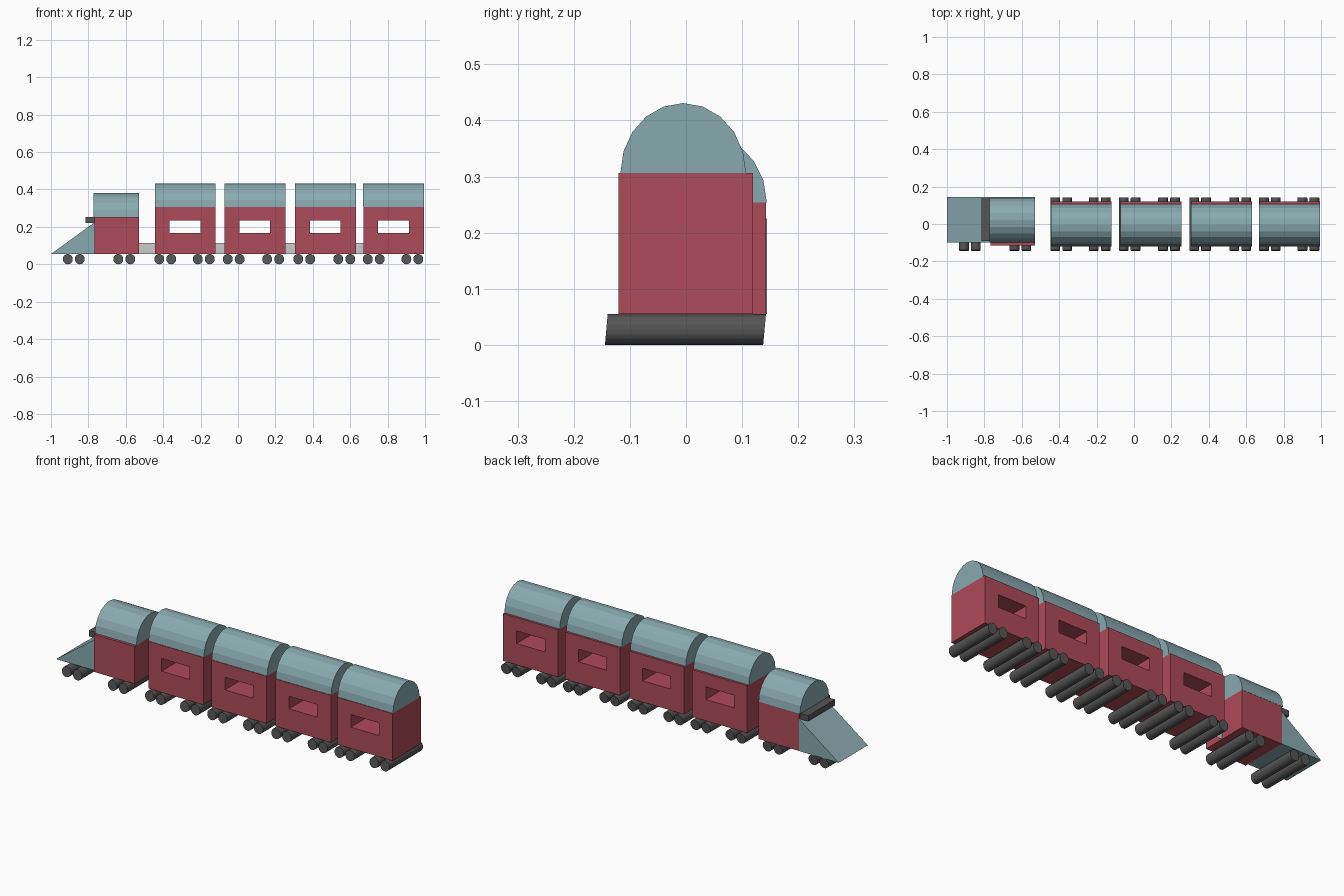
import bpy, bmesh, math

if "Cube" in bpy.data.objects:
    bpy.data.objects.remove(bpy.data.objects["Cube"])


def material(name, rgb):
    m = bpy.data.materials.new(name)
    m.diffuse_color = (*rgb, 1)
    m.use_nodes = True
    m.node_tree.nodes["Principled BSDF"].inputs["Base Color"].default_value = m.diffuse_color
    return m


RED = material("red_paint", (0.42, 0.07, 0.10))
TEAL = material("teal_paint", (0.25, 0.40, 0.43))
DARK = material("dark_iron", (0.09, 0.09, 0.09))


def finish(name, bm, mat=None):
    bmesh.ops.recalc_face_normals(bm, faces=bm.faces)
    mesh = bpy.data.meshes.new(name)
    bm.to_mesh(mesh)
    bm.free()
    ob = bpy.data.objects.new(name, mesh)
    bpy.context.collection.objects.link(ob)
    if mat:
        mesh.materials.append(mat)
    return ob


def rect(x0, x1, z0, z1):
    return [(x0, z0), (x1, z0), (x1, z1), (x0, z1)]


def extrude_y(name, profile, y0, y1, mat):
    """Prism from an (x, z) profile."""
    bm = bmesh.new()
    a = [bm.verts.new((x, y0, z)) for x, z in profile]
    b = [bm.verts.new((x, y1, z)) for x, z in profile]
    bm.faces.new(a)
    bm.faces.new(b)
    n = len(a)
    for i in range(n):
        j = (i + 1) % n
        bm.faces.new((a[i], a[j], b[j], b[i]))
    return finish(name, bm, mat)


def windowed_body(name, outer, inner, y0, y1, mat):
    """Box with a rectangular window tunnel running through it."""
    bm = bmesh.new()
    o0, o1, i0, i1 = [[bm.verts.new((x, y, z)) for x, z in p]
                      for p in (outer, inner) for y in (y0, y1)]
    for i in range(4):
        j = (i + 1) % 4
        for p, q in ((o0, o1), (o1, i1), (i1, i0), (i0, o0)):
            bm.faces.new((p[i], p[j], q[j], q[i]))
    return finish(name, bm, mat)


def roof(name, x0, x1, yc, ry, z0, rz):
    """Half of a 20-sided barrel lying along x."""
    bm = bmesh.new()
    arc = [(yc + ry * math.cos(math.pi * i / 10), z0 + rz * math.sin(math.pi * i / 10))
           for i in range(11)]
    a = [bm.verts.new((x0, y, z)) for y, z in arc]
    b = [bm.verts.new((x1, y, z)) for y, z in arc]
    bm.faces.new(a)
    bm.faces.new(b)
    for i in range(11):
        j = (i + 1) % 11
        bm.faces.new((a[i], a[j], b[j], b[i]))
    return finish(name, bm, TEAL)


def wheel_roller(name, x):
    """Long roller across the train with slightly slanted ends."""
    r, zc, n = 0.0265, 0.0275, 20
    ring = [(x + r * math.cos(2 * math.pi * i / n), zc + 0.0275 * math.sin(2 * math.pi * i / n))
            for i in range(n)]
    ob = extrude_y(name, ring, -0.142, 0.140, DARK)
    for v in ob.data.vertices:
        v.co.y += 0.09 * (v.co.z - zc)


# locomotive
extrude_y("engine_body", rect(-0.766, -0.528, 0.055, 0.254), -0.115, 0.143, RED)
extrude_y("engine_nose", [(-1.0, 0.055), (-0.766, 0.055), (-0.766, 0.225)], -0.10, 0.144, TEAL)
extrude_y("nose_bar", rect(-0.815, -0.766, 0.222, 0.253), -0.09, 0.136, DARK)
roof("engine_roof", -0.772, -0.528, 0.022, 0.122, 0.254, 0.126)

# carriages
starts = [-0.443, -0.071, 0.306, 0.670]
LENGTH = 0.324
for k, x in enumerate(starts, 1):
    windowed_body(f"carriage_body_{k}", rect(x, x + LENGTH, 0.055, 0.306),
                  rect(x + 0.078, x + 0.243, 0.168, 0.235), -0.12, 0.119, RED)
    roof(f"carriage_roof_{k}", x - 0.002, x + LENGTH, -0.005, 0.112, 0.306, 0.125)

# thin coupling plates between the cars
ends = [-0.528] + [x + LENGTH for x in starts[:-1]]
for k, (x0, x1) in enumerate(zip(ends, starts), 1):
    bm = bmesh.new()
    bm.faces.new([bm.verts.new((x, 0, z)) for x, z in rect(x0, x1, 0.055, 0.115)])
    finish(f"coupling_{k}", bm)

# wheels in pairs
pairs = [-0.878, -0.608, -0.389, -0.183, -0.023, 0.188, 0.354, 0.568, 0.726, 0.932]
for k, xc in enumerate(pairs, 1):
    wheel_roller(f"wheel_{k}_front", xc - 0.032)
    wheel_roller(f"wheel_{k}_rear", xc + 0.032)
